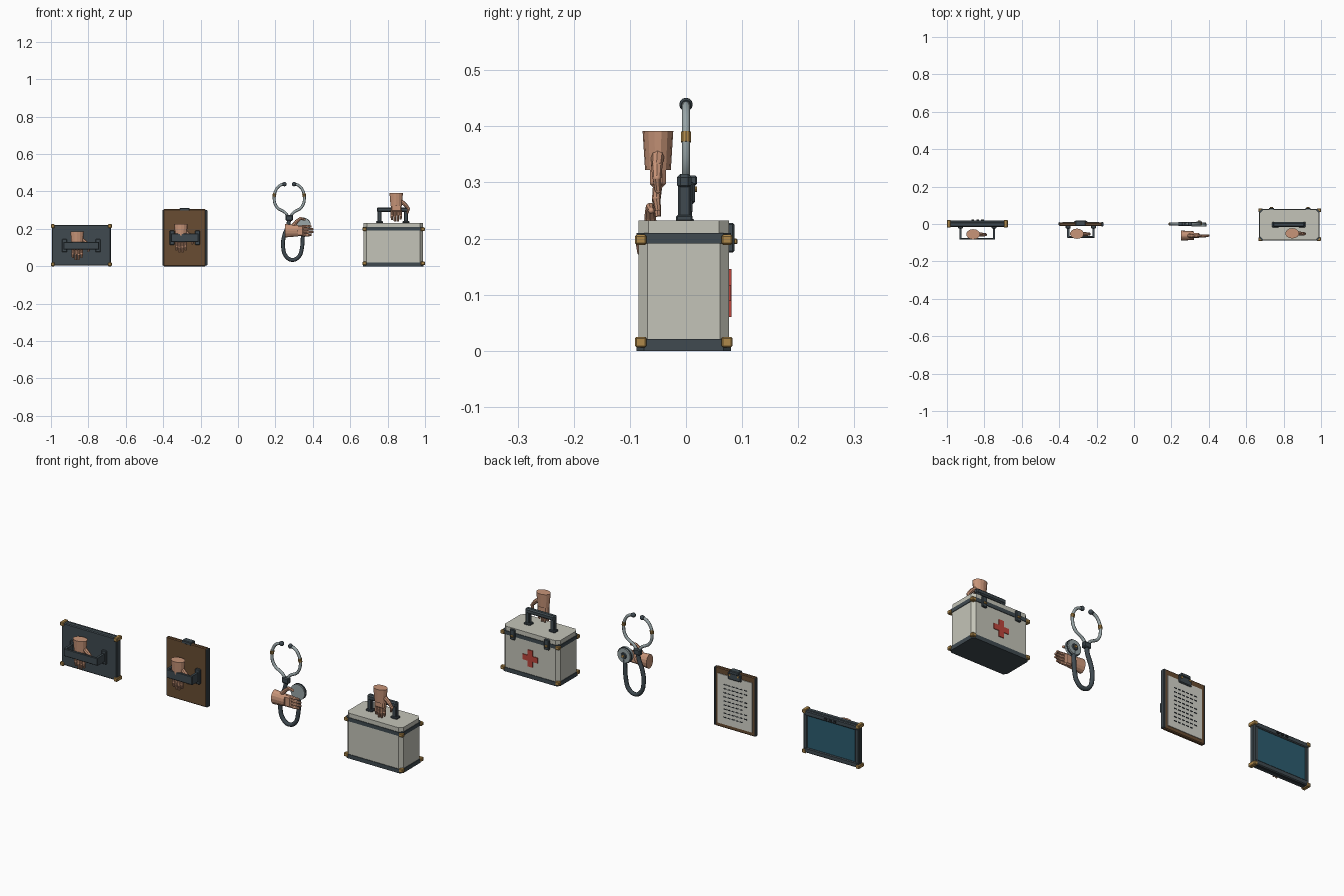
import bpy, bmesh, math
from mathutils import Vector, Matrix

cube = bpy.data.objects.get("Cube")
if cube:
    bpy.data.objects.remove(cube, do_unlink=True)


def material(name, *rgb):
    m = bpy.data.materials.new(name)
    m.use_nodes = True
    m.diffuse_color = (*rgb, 1)
    m.node_tree.nodes["Principled BSDF"].inputs["Base Color"].default_value = (*rgb, 1)
    return m


SLATE = material("slate", .05, .068, .08)
CREAM = material("cream", .55, .55, .48)
BROWN = material("brown board", .14, .073, .032)
SKIN = material("skin", .58, .3, .19)
BRASS = material("brass", .43, .25, .07)
RED = material("red", .5, .06, .045)
TEAL = material("teal screen", .025, .11, .16)
STEEL = material("steel", .32, .38, .39)
PAPER = material("paper", .66, .66, .6)
INK = material("ink", .02, .025, .03)


def finish(bm, name, mat, smooth=False):
    bmesh.ops.recalc_face_normals(bm, faces=bm.faces)
    me = bpy.data.meshes.new(name)
    bm.to_mesh(me)
    bm.free()
    me.materials.append(mat)
    for p in me.polygons:
        p.use_smooth = smooth
    ob = bpy.data.objects.new(name, me)
    bpy.context.collection.objects.link(ob)
    return ob


def box(name, mat, x, y, z, chamfer=0, axis=None):
    """Box from (low, high) ranges; chamfers edges along axis, or all of them."""
    bm = bmesh.new()
    bmesh.ops.create_cube(bm, size=1)
    for v in bm.verts:
        v.co = [(r[0] + r[1]) / 2 + c * (r[1] - r[0]) for r, c in zip((x, y, z), v.co)]
    if chamfer:
        edges = [e for e in bm.edges if axis is None or
                 abs((e.verts[0].co - e.verts[1].co).normalized()[axis]) > .9]
        bmesh.ops.bevel(bm, geom=edges, offset=chamfer, segments=1, affect='EDGES')
    return finish(bm, name, mat)


def cone(name, mat, a, b, r1, r2, sides=12, flat=1):
    """Tapered cylinder from a to b; flat squashes it along y."""
    a, b = Vector(a), Vector(b)
    d = b - a
    bm = bmesh.new()
    rot = d.to_track_quat('Z', 'Y').to_matrix().to_4x4()
    bmesh.ops.create_cone(bm, cap_ends=True, segments=sides, radius1=r1, radius2=r2,
                          depth=d.length, matrix=Matrix.Translation((a + b) / 2) @ rot)
    for v in bm.verts:
        v.co.y = a.y + (v.co.y - a.y) * flat
    return finish(bm, name, mat)


def ball(name, mat, c, r):
    bm = bmesh.new()
    bmesh.ops.create_uvsphere(bm, u_segments=10, v_segments=6, radius=r,
                              matrix=Matrix.Translation(c))
    return finish(bm, name, mat, True)


def tube(name, mat, points, r):
    """Smooth round tube through the (x, z) points at y = 0."""
    cu = bpy.data.curves.new(name, 'CURVE')
    cu.dimensions = '3D'
    cu.bevel_depth, cu.bevel_resolution, cu.use_fill_caps = r, 2, True
    cu.resolution_u = 6
    sp = cu.splines.new('BEZIER')
    sp.bezier_points.add(len(points) - 1)
    for bp, (x, z) in zip(sp.bezier_points, points):
        bp.co = (x, 0, z)
        bp.handle_left_type = bp.handle_right_type = 'AUTO'
    cu.materials.append(mat)
    ob = bpy.data.objects.new(name, cu)
    bpy.context.collection.objects.link(ob)


def hand(name, origin, turn=0):
    """Cuff at the origin, fingers hanging down, thumb towards +x."""
    parts = [cone(name + "_wrist", SKIN, (0, 0, 0), (0, 0, -.07), .037, .031, 14, .74),
             box(name + "_palm", SKIN, (-.029, .029), (-.014, .014), (-.102, -.06), .007)]
    for i, length in enumerate((.043, .053, .052, .042)):
        x = -.023 + i * .0155
        mid, tip = -.098 - length * .5, -.1 - length
        parts += [cone(name + "_finger_base", SKIN, (x, 0, -.092), (x, -.003, mid), .0085, .0075, 8),
                  cone(name + "_finger_tip", SKIN, (x, -.003, mid), (x, 0, tip), .0075, .0055, 8),
                  ball(name + "_knuckle", SKIN, (x, -.003, mid), .0078)]
    path = [(.02, 0, -.04), (.05, -.002, -.064), (.066, -.002, -.084), (.06, 0, -.106)]
    for k in range(3):
        parts.append(cone(name + "_thumb", SKIN, path[k], path[k + 1], .012 - k * .002, .010 - k * .002, 8))
        parts.append(ball(name + "_thumb_joint", SKIN, path[k + 1], .0098 - k * .002))
    for p in parts:
        p.matrix_world = Matrix.Translation(origin) @ Matrix.Rotation(turn, 4, 'Y')


def grip(name, x, y, z, pad):
    """Strap standing off a board: two plates, two posts and a bar."""
    for cx in x:
        box(name + "_plate", SLATE, (cx - .013, cx + .013), (-.024, -.008), (z[0] - pad, z[1] + pad), .003)
        box(name + "_post", SLATE, (cx - .006, cx + .006), (y, -.015), z)
    box(name + "_bar", SLATE, (x[0] - .006, x[1] + .006), (y - .004, y + .006), z, .003)


# Tablet: slab, raised back frame, screen, corner guards, buttons
box("tablet_body", SLATE, (-.995, -.68), (-.015, .01), (.004, .221), .004)
for z in ((.004, .03), (.195, .221)):
    box("tablet_rail", SLATE, (-.99, -.685), (.005, .02), z, .004)
for x in ((-.995, -.973), (-.702, -.68)):
    box("tablet_stile", SLATE, x, (.005, .018), (.01, .215), .004)
box("tablet_screen", TEAL, (-.974, -.701), (.008, .014), (.029, .196))
for x in ((-1, -.98), (-.695, -.675)):
    for z in ((0, .02), (.205, .225)):
        box("tablet_corner", BRASS, x, (-.02, .022), z, .003)
for i in range(3):
    x = -.862 + i * .026
    box("tablet_button", INK, (x - .007, x + .007), (.018, .025), (.204, .212))
grip("tablet_grip", (-.928, -.748), -.08, (.09, .13), .015)
hand("tablet_hand", (-.86, -.055, .187))

# Clipboard: board, spine, paper with dashed writing, spring clip
box("clipboard_board", BROWN, (-.4, -.172), (-.011, .007), (0, .305), .004)
box("clipboard_spine", SLATE, (-.176, -.164), (-.013, .01), (.003, .302), .003)
box("clipboard_edge", SLATE, (-.403, -.396), (-.008, .01), (.003, .302), .002)
box("clipboard_paper", PAPER, (-.383, -.187), (.006, .01), (.02, .275))
for row in range(9):
    z = .055 + row * .021
    for col in range(6 if row % 3 else 5):
        x = -.222 - col * .023
        box("writing_dash", INK, (x - .016, x), (.009, .0115), (z, z + .0045))
box("clip_plate", SLATE, (-.322, -.248), (.005, .016), (.262, .3), .004)
box("clip_lever", SLATE, (-.312, -.258), (-.012, .02), (.295, .312), .003)
for x in (-.309, -.261):
    cone("clip_rivet", BRASS, (x, .014, .288), (x, .02, .288), .005, .005, 8)
grip("clipboard_grip", (-.352, -.216), -.071, (.13, .175), .016)
hand("clipboard_hand", (-.305, -.052, .227))

# Stethoscope: mirrored ear tubes, yoke, hose, chestpiece
CX = .274
for s in (-1, 1):
    arc = [(.004, .26), (.02, .285), (.065, .315), (.081, .36), (.07, .41), (.048, .433), (.029, .439)]
    tube("ear_tube", STEEL, [(CX + s * x, z) for x, z in arc], .0075)
    cone("ear_band", BRASS, (CX + s * .081, 0, .372), (CX + s * .078, 0, .39), .0095, .0095, 10)
    cone("ear_stem", SLATE, (CX + s * .036, 0, .438), (CX + s * .026, 0, .439), .0085, .0105, 10)
    ball("ear_tip", SLATE, (CX + s * .025, 0, .439), .012)
box("hose_yoke", SLATE, (CX - .02, CX + .02), (-.012, .012), (.243, .274), .005)
tube("hose", SLATE, [(CX, .255), (.268, .22), (.246, .16), (.241, .105), (.258, .052), (.292, .034),
                     (.327, .054), (.342, .1), (.346, .15), (.348, .2)], .0105)
cone("chestpiece_disc", STEEL, (.348, -.013, .22), (.348, .009, .22), .04, .036, 20)
cone("chestpiece_rim", SLATE, (.348, -.004, .22), (.348, .003, .22), .0405, .0405, 20)
cone("chestpiece_hub", SLATE, (.348, .008, .22), (.348, .014, .22), .017, .014, 14)
cone("chestpiece_bolt", BRASS, (.348, .013, .22), (.348, .019, .22), .007, .006, 8)
hand("stethoscope_hand", (.25, -.062, .19), -math.pi / 2)

# Medical case: chamfered body, bands, lid, corner guards
X, Y = (.672, .99), (-.085, .077)
box("case_body", CREAM, X, Y, (.005, .2), .016, 2)
for z in ((0, .021), (.191, .21)):
    box("case_band", SLATE, (X[0] - .003, X[1] + .003), (Y[0] - .003, Y[1] + .003), z, .013, 2)
box("case_lid", CREAM, X, Y, (.209, .232), .018, 2)
for x in ((.665, .688), (.977, 1)):
    for y in ((-.091, -.07), (.063, .083)):
        for z in ((.006, .025), (.189, .207)):
            box("case_corner", BRASS, x, y, z, .003)

# Case handle, latches and cross
for x in (.757, .898):
    box("handle_foot", SLATE, (x - .018, x + .018), (-.018, .012), (.23, .242), .003)
    box("handle_post", SLATE, (x - .011, x + .011), (-.014, .008), (.235, .305), .003)
box("handle_bar", SLATE, (.743, .912), (-.016, .01), (.289, .315), .006)
for x in (.735, .93):
    box("latch_plate", SLATE, (x - .014, x + .014), (.074, .086), (.175, .228), .003)
    box("latch_knob", BRASS, (x - .007, x + .007), (.084, .092), (.19, .2), .002)
box("cross_upright", RED, (.817, .845), (.074, .081), (.06, .146))
box("cross_bar", RED, (.788, .874), (.074, .0805), (.089, .117))
hand("case_hand", (.846, -.05, .392))
